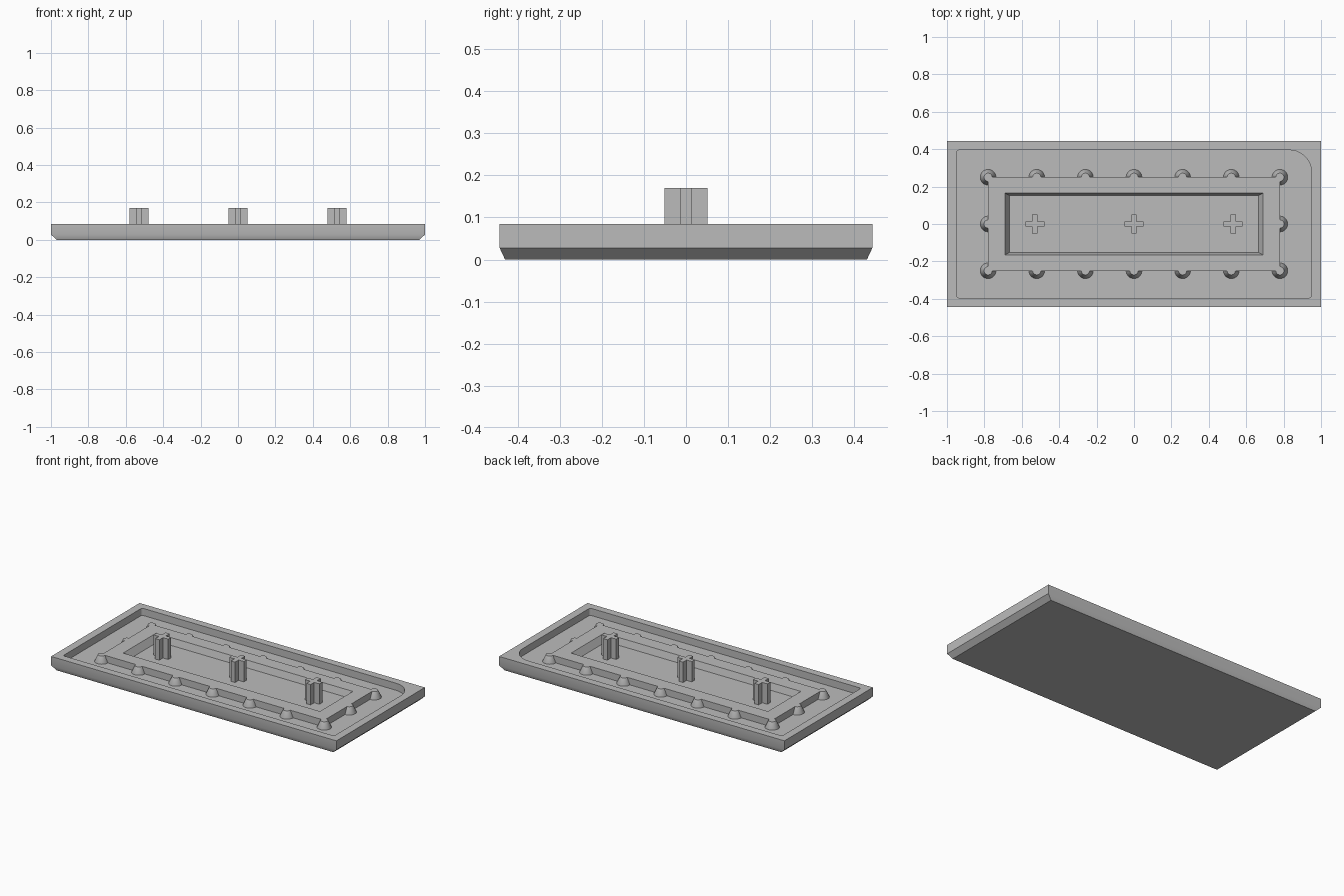
import bpy
import bmesh
import math

cube = bpy.data.objects.get("Cube")
if cube:
    bpy.data.objects.remove(cube, do_unlink=True)

TOP, FLOOR = 0.085, 0.04

grey = bpy.data.materials.new("plain grey")
grey.use_nodes = True
grey.diffuse_color = (0.5, 0.5, 0.5, 1)
grey.node_tree.nodes["Principled BSDF"].inputs["Base Color"].default_value = (0.5, 0.5, 0.5, 1)


def rect(hx, hy):
    return [(-hx, -hy), (hx, -hy), (hx, hy), (-hx, hy)]


def loft(name, rings, loc=(0, 0, 0)):
    """Closed solid through matching outlines, each given as (points, z)."""
    bm = bmesh.new()
    loops = [[bm.verts.new((x, y, z)) for x, y in pts] for pts, z in rings]
    n = len(loops[0])
    for low, high in zip(loops, loops[1:]):
        for i in range(n):
            j = (i + 1) % n
            bm.faces.new((low[i], low[j], high[j], high[i]))
    bm.faces.new(loops[0][::-1])
    bm.faces.new(loops[-1])
    bmesh.ops.recalc_face_normals(bm, faces=bm.faces)
    mesh = bpy.data.meshes.new(name)
    bm.to_mesh(mesh)
    bm.free()
    mesh.materials.append(grey)
    obj = bpy.data.objects.new(name, mesh)
    obj.location = loc
    bpy.context.collection.objects.link(obj)
    return obj


def combine(target, tool, operation):
    """Apply a boolean and discard the tool."""
    tool.hide_render = True
    mod = target.modifiers.new("combine", 'BOOLEAN')
    mod.operation, mod.solver, mod.object = operation, 'EXACT', tool
    bpy.context.view_layer.objects.active = target
    bpy.ops.object.modifier_apply(modifier=mod.name)
    bpy.data.objects.remove(tool, do_unlink=True)


def smooth(obj):
    bpy.ops.object.select_all(action='DESELECT')
    obj.select_set(True)
    bpy.context.view_layer.objects.active = obj
    bpy.ops.object.shade_smooth_by_angle(angle=math.radians(30))


def circle(r, n=32):
    return [(r * math.cos(2 * math.pi * i / n), r * math.sin(2 * math.pi * i / n)) for i in range(n)]


def rounded_rect(hx, hy, radii, steps=10):
    pts = []
    for k, ((x, y), r) in enumerate(zip(rect(hx, hy), radii)):
        cx, cy = x - math.copysign(r, x), y - math.copysign(r, y)
        for s in range(steps + 1):
            a = math.pi + (k + s / steps) * math.pi / 2
            pts.append((cx + r * math.cos(a), cy + r * math.sin(a)))
    return pts


# Tray with chamfered underside; one inner corner is widely rounded
tray = loft("tray", [(rect(0.97, 0.43), 0), (rect(1, 0.443), 0.028), (rect(1, 0.443), TOP)])
hollow = rounded_rect(0.95, 0.395, (0.015, 0.015, 0.12, 0.015))
combine(tray, loft("tray_cutter", [(hollow, FLOOR), (hollow, 0.2)]), 'DIFFERENCE')
smooth(tray)

# Raised platform with a sloped pocket
platform = loft("platform", [
    (rect(0.78, 0.25), FLOOR - 0.01),
    (rect(0.78, 0.25), TOP - 0.002),
    (rect(0.69, 0.165), TOP - 0.002),
    (rect(0.665, 0.152), FLOOR + 0.001),
])

# Tapered studs merged into the platform edge
spots = [(0.26 * i, side * 0.25) for i in range(-3, 4) for side in (-1, 1)]
spots += [(-0.78, 0), (0.78, 0)]
for x, y in spots:
    stud = loft("stud", [(circle(0.042), FLOOR - 0.01), (circle(0.042), FLOOR),
                         (circle(0.022), TOP - 0.002)], (x, y, 0))
    combine(platform, stud, 'UNION')
smooth(platform)

# Cross-shaped posts
arm, half = 0.051, 0.0145
quarter = [(arm, -half), (arm, half), (half, half)]
cross = []
for k in range(4):
    c, s = round(math.cos(k * math.pi / 2)), round(math.sin(k * math.pi / 2))
    cross += [(c * x - s * y, s * x + c * y) for x, y in quarter]
for name, x in (("right_post", -0.53), ("middle_post", 0), ("left_post", 0.53)):
    loft(name, [(cross, FLOOR - 0.005), (cross, 0.17)], (x, 0, 0))
